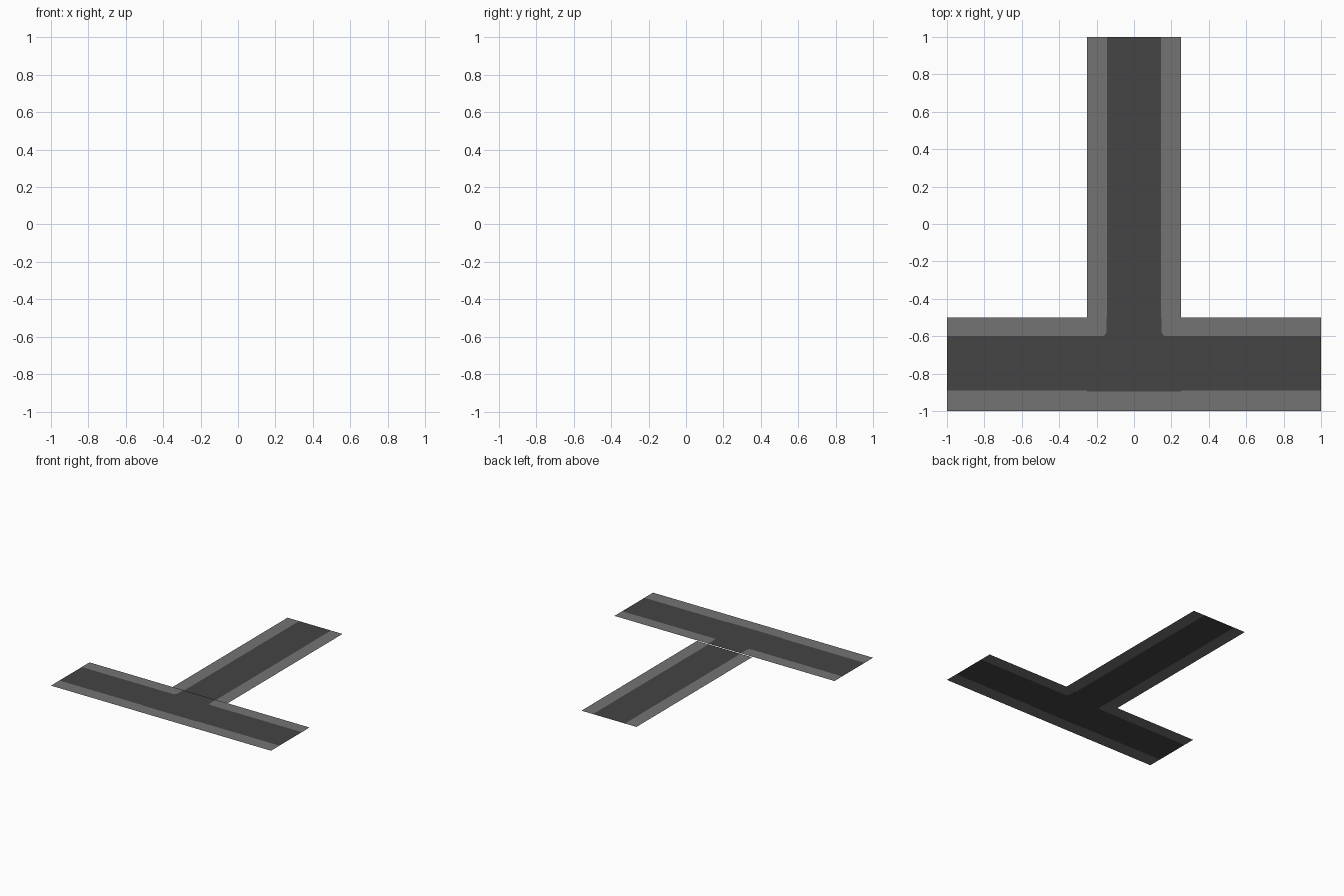
import bpy, bmesh, math

if "Cube" in bpy.data.objects:
    bpy.data.objects.remove(bpy.data.objects["Cube"])

def material(name, v):
    m = bpy.data.materials.new(name)
    m.diffuse_color = (v, v, v, 1)
    m.use_nodes = True
    m.node_tree.nodes["Principled BSDF"].inputs["Base Color"].default_value = m.diffuse_color
    return m

ASPHALT = material("asphalt grey", 0.058)
PAVEMENT = material("pavement grey", 0.175)
HALF = 0.25    # half width of the whole road
LANE = 0.145   # half width of the asphalt
MID = -0.75    # centre line of the cross street
RAISED = 0.005 # the cross street sits slightly above the stem

def sheet(name, z, asphalt, pavements):
    """Flat sheet made of one asphalt outline and its pavement outlines."""
    bm = bmesh.new()
    for i, outline in enumerate([asphalt] + pavements):
        face = bm.faces.new([bm.verts.new((x, y, z)) for x, y in outline])
        face.material_index = min(i, 1)
    bmesh.ops.remove_doubles(bm, verts=bm.verts, dist=1e-5)
    for f in bm.faces:
        f.normal_update()
        if f.normal.z < 0:
            f.normal_flip()
    me = bpy.data.meshes.new(name)
    bm.to_mesh(me)
    bm.free()
    me.materials.append(ASPHALT)
    me.materials.append(PAVEMENT)
    bpy.context.collection.objects.link(bpy.data.objects.new(name, me))

def rect(x0, y0, x1, y1):
    return [(x0, y0), (x1, y0), (x1, y1), (x0, y1)]

# Stem street
sheet("stem_road", 0, rect(-LANE, -0.5, LANE, 1),
      [rect(-HALF, -0.5, -LANE, 1), rect(LANE, -0.5, HALF, 1)])

# Left and right arms of the cross street
for side, x0, x1 in (("left", -1, -HALF), ("right", HALF, 1)):
    sheet(side + "_road", RAISED, rect(x0, MID - LANE + 0.005, x1, MID + LANE + 0.005),
          [rect(x0, -1, x1, MID - LANE + 0.005), rect(x0, MID + LANE + 0.005, x1, -0.5)])

# Junction: two rounded pavement corners and a straight far pavement
CORNER, R = 0.148, 0.025
arc = [(CORNER + R - R * math.cos(a), -0.6 + R - R * math.sin(a))
       for a in (i * math.pi / 12 for i in range(7))]
curb = [(CORNER, -0.5)] + arc + [(HALF, -0.6)]   # from stem round to the arm
mirror = [(-x, y) for x, y in curb]
far = MID - LANE
sheet("junction", RAISED,
      curb + [(HALF, far), (-HALF, far)] + mirror[::-1],
      [curb + [(HALF, -0.5)], mirror + [(-HALF, -0.5)], rect(-HALF, -1, HALF, far)])
